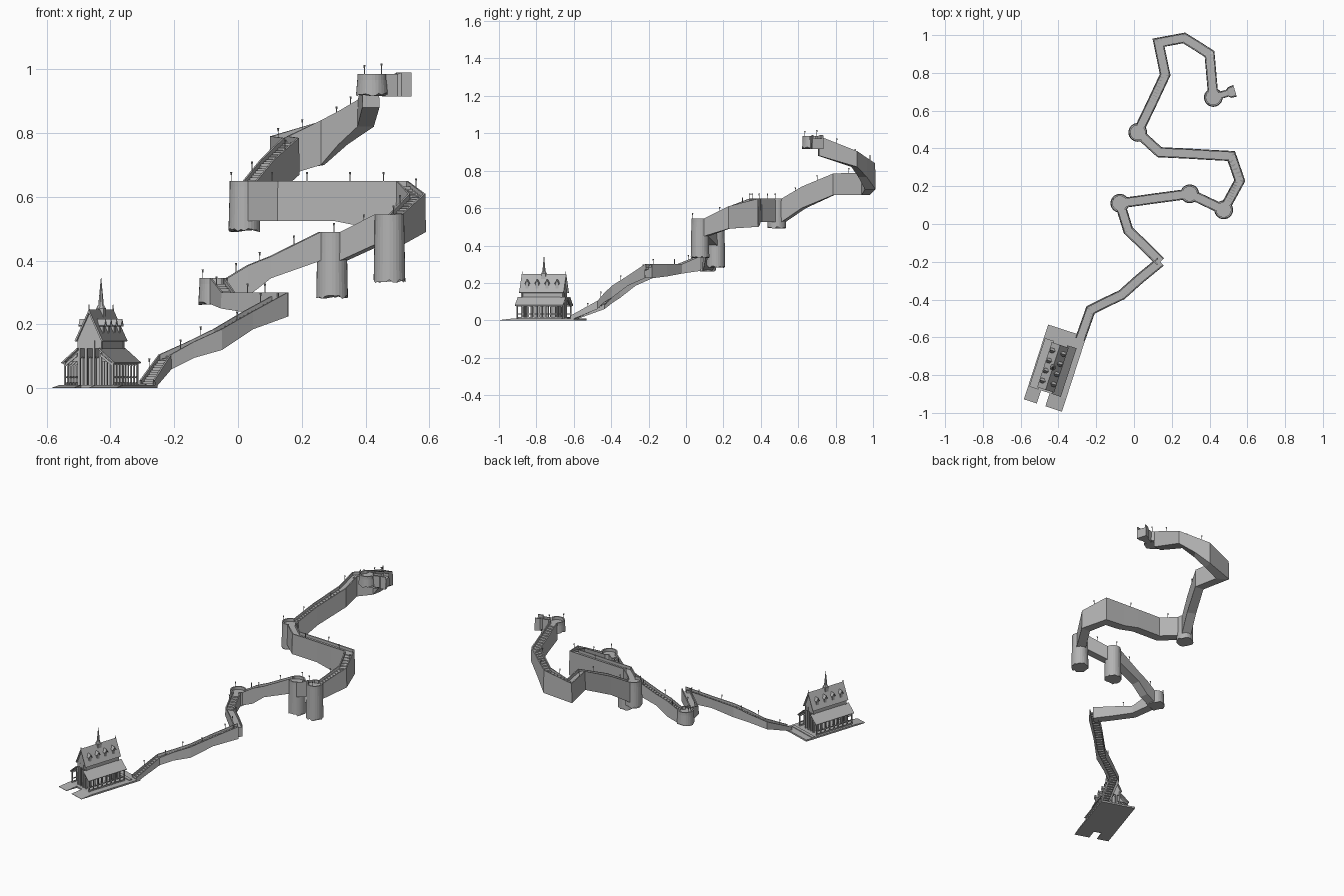
import bpy, bmesh, math, random
from mathutils import Vector, Matrix

random.seed(4)
if bpy.data.objects.get("Cube"):
    bpy.data.objects.remove(bpy.data.objects["Cube"])

stone = bpy.data.materials.new("grey stone")
stone.use_nodes = True
GREY = (0.45, 0.45, 0.45, 1)
stone.diffuse_color = GREY
stone.node_tree.nodes["Principled BSDF"].inputs["Base Color"].default_value = GREY


def finish(name, bm, matrix=None):
    if matrix:
        bm.transform(matrix)
    bmesh.ops.recalc_face_normals(bm, faces=bm.faces)
    mesh = bpy.data.meshes.new(name)
    bm.to_mesh(mesh)
    bm.free()
    mesh.materials.append(stone)
    obj = bpy.data.objects.new(name, mesh)
    bpy.context.collection.objects.link(obj)
    return obj


def loft(bm, rings, caps=True, skip=()):
    """Join equal closed rings of points, leaving out the listed sides."""
    rows = [[bm.verts.new(p) for p in ring] for ring in rings]
    n = len(rows[0])
    for a, b in zip(rows, rows[1:]):
        for i in range(n):
            if i not in skip:
                bm.faces.new((a[i], a[(i + 1) % n], b[(i + 1) % n], b[i]))
    if caps:
        bm.faces.new(rows[0])
        bm.faces.new(rows[-1])


def prism(bm, profile, v0, v1):
    loft(bm, [[(u, v, z) for u, z in profile] for v in (v0, v1)])


def box(bm, u0, u1, v0, v1, z0, z1):
    prism(bm, [(u0, z0), (u1, z0), (u1, z1), (u0, z1)], v0, v1)


def cone(bm, x, y, z0, z1, r0, r1, sides=8):
    bmesh.ops.create_cone(bm, cap_ends=True, segments=sides, radius1=r0, radius2=r1,
                          depth=z1 - z0, matrix=Matrix.Translation((x, y, (z0 + z1) / 2)))


# ---- Winding walled stairway ----
HALF, WALL, DEEP, TOWER_R = 0.025, 0.006, 0.018, 0.046
lamps = bmesh.new()
steps = bmesh.new()


def add_lamp(x, y, z):
    cone(lamps, x, y, z - 0.004, z + 0.02, 0.0015, 0.0015, 6)
    cone(lamps, x, y, z + 0.018, z + 0.028, 0.002, 0.004, 6)


def toward(p, q, dist):
    d = Vector((q[0] - p[0], q[1] - p[1])).normalized() * dist
    return (p[0] + d.x, p[1] + d.y) + tuple(p[2:])


def walkway(name, pts, trim_start=True, trim_end=True, open_below=False, widths=None):
    """Sweep a trough with parapets along points (x, y, parapet height, underside height)."""
    pts = list(pts)
    if trim_start:
        pts[0] = toward(pts[0], pts[1], TOWER_R * 0.85)
    if trim_end:
        pts[-1] = toward(pts[-1], pts[-2], TOWER_R * 0.85)
    flat = [Vector(p[:2]) for p in pts]
    dirs = [(b - a).normalized() for a, b in zip(flat, flat[1:])]
    rings = []
    for i, (x, y, top, low) in enumerate(pts):
        d0, d1 = dirs[max(i - 1, 0)], dirs[min(i, len(dirs) - 1)]
        mid = (d0 + d1).normalized()
        side = Vector((-mid.y, mid.x)) / max(mid.dot(d1), 0.5)
        w = widths[i] if widths else HALF
        section = [(-w * 1.08, low), (-w, top), (-w + WALL, top), (-w + WALL, top - DEEP),
                   (w - WALL, top - DEEP), (w - WALL, top), (w, top), (w * 1.08, low)]
        rings.append([(x + side.x * s, y + side.y * s, z) for s, z in section])
    bm = bmesh.new()
    loft(bm, rings, caps=not open_below, skip=(7,) if open_below else ())
    finish(name, bm)
    # steps and lamps of each straight stretch
    for i, d in enumerate(dirs):
        a, b = pts[i], pts[i + 1]
        length, rise = (flat[i + 1] - flat[i]).length, b[2] - a[2]
        n = Vector((-d.y, d.x))
        if rise > 0.02:
            count = round(rise / 0.007)
            w = HALF - WALL
            for k in range(count):
                z = a[2] - DEEP + rise * (k + 1) / count
                quad = []
                for along, across in ((k, -w), (k, w), (k + 1, w), (k + 1, -w)):
                    p = flat[i] + d * (length * along / count) + n * across
                    quad.append((p.x, p.y))
                loft(steps, [[(x, y, h) for x, y in quad] for h in (z - rise / count - 0.003, z)])
        if not widths:
            p = flat[i] + d * length * 0.5 + n * (HALF - WALL / 2) * (-1) ** i
            add_lamp(p.x, p.y, a[2] + rise / 2)


def tower(name, centre, low, neighbours):
    """Round bastion with a parapet left open where walkways meet it."""
    x, y, top = centre[:3]
    sides = 28
    gaps = [math.atan2(q[1] - y, q[0] - x) for q in neighbours]
    bm = bmesh.new()

    def circle(r, z, jitter=0):
        return [(x + r * math.cos(t), y + r * math.sin(t), z + random.uniform(0, jitter))
                for t in (2 * math.pi * k / sides for k in range(sides))]
    loft(bm, [circle(TOWER_R * 1.08, low, 0.012), circle(TOWER_R, top - DEEP)])
    for k in range(sides):
        t0, t1 = 2 * math.pi * k / sides, 2 * math.pi * (k + 1) / sides
        if any(abs(math.remainder((t0 + t1) / 2 - g, 2 * math.pi)) < 0.48 for g in gaps):
            continue
        loft(bm, [[(x + r * math.cos(t), y + r * math.sin(t), z)
                   for t, r in ((t0, TOWER_R), (t1, TOWER_R), (t1, TOWER_R - 0.008), (t0, TOWER_R - 0.008))]
                  for z in (top - DEEP, top)])
    finish(name, bm)
    away = -sum((Vector((math.cos(g), math.sin(g))) for g in gaps), Vector((0.01, 0)))
    away = away.normalized() * (TOWER_R - 0.004)
    add_lamp(x + away.x, y + away.y, top)


t1 = (-0.075, 0.11, 0.345, 0.265)
t2 = (0.295, 0.16, 0.49, 0.4)
t3 = (0.475, 0.075, 0.545, 0.45)
t4 = (0.02, 0.485, 0.65, 0.525)
t5 = (0.42, 0.67, 0.985, 0.88)
lower = [(-0.285, -0.61, 0.025, 0.0), (-0.23, -0.455, 0.105, 0.06), (-0.15, -0.415, 0.145, 0.095),
         (-0.065, -0.375, 0.185, 0.12), (0.03, -0.29, 0.24, 0.185), (0.14, -0.2, 0.3, 0.225)]
landing = [lower[-1], (0.06, -0.12, 0.3, 0.235), (-0.03, -0.035, 0.3, 0.25), t1]
ramp = [t1, (0.03, 0.124, 0.385, 0.29), (0.1, 0.134, 0.413, 0.345), t2]
bend = [t3, (0.56, 0.23, 0.61, 0.49), (0.515, 0.36, 0.65, 0.5), (0.4, 0.366, 0.65, 0.505),
        (0.3, 0.372, 0.65, 0.525), (0.135, 0.38, 0.65, 0.525), t4]
upper = [t4, (0.09, 0.63, 0.715, 0.6), (0.165, 0.79, 0.785, 0.67), (0.13, 0.96, 0.79, 0.67),
         (0.265, 0.985, 0.84, 0.7), (0.33, 0.945, 0.87, 0.765), (0.4, 0.9, 0.905, 0.82), t5]
jetty = [t5[:3] + (0.915,), (0.495, 0.693, 0.985, 0.915), (0.505, 0.696, 0.99, 0.915), (0.535, 0.705, 0.99, 0.915)]

walkway("lower_stair", lower, False, False, open_below=True)
walkway("landing_walk", landing, False)
walkway("ramp_walk", ramp)
walkway("short_walk", [t2, t3])
walkway("bend_walk", bend)
walkway("upper_walk", upper)
walkway("end_jetty", jetty, trim_end=False, widths=[0.018, 0.018, 0.027, 0.03])
tower("first_tower", t1, 0.26, [landing[-2], t2])
tower("second_tower", t2, 0.28, [t1, t3])
tower("third_tower", t3, 0.33, [t2, bend[1]])
tower("fourth_tower", t4, 0.49, [bend[-2], upper[1]])
tower("top_tower", t5, 0.915, [upper[-2], jetty[1]])
add_lamp(0.45, 0.7, 0.99)
finish("stair_steps", steps)
finish("lamps", lamps)

# ---- Hall on its terrace, built along local v and turned into place ----
HALL = Matrix.Translation((-0.418, -0.763, 0)) @ Matrix.Rotation(math.radians(-18), 4, "Z")
NAVE = HALL @ Matrix.Translation((-0.012, 0, 0))

terrace = bmesh.new()
box(terrace, -0.106, 0.106, -0.135, 0.208, 0, 0.01)
box(terrace, -0.106, 0.085, 0.145, 0.165, 0.01, 0.014)
for u0, u1 in ((-0.106, -0.034), (0.014, 0.106)):
    loft(terrace, [[(u0, v, 0), (u1, v, 0), (u1, v, z), (u0, v, z)] for v, z in ((-0.208, 0.002), (-0.135, 0.01))])
finish("terrace", terrace, HALL)

roof, aisle, walls, posts, dormers = (bmesh.new() for _ in range(5))
for s in (-1, 1):
    prism(roof, [(0, 0.247), (s * 0.047, 0.148), (s * 0.042, 0.146), (0, 0.236)], -0.125, 0.125)
    prism(aisle, [(s * 0.036, 0.126), (s * 0.088, 0.081), (s * 0.086, 0.077), (s * 0.036, 0.12)], -0.135, 0.135)
    # arcade wall, rail and posts
    box(walls, s * 0.033, s * 0.038, -0.112, 0.112, 0.095, 0.16)
    box(walls, s * 0.076, s * 0.081, -0.125, 0.125, 0.032, 0.037)
    box(walls, s * 0.076, s * 0.081, -0.13, 0.13, 0.074, 0.084)
    box(walls, s * 0.077, s * 0.08, -0.125, 0.125, 0.01, 0.018)
    for k in range(9):
        v = -0.124 + 0.031 * k
        box(posts, s * 0.0755, s * 0.0815, v - 0.003, v + 0.003, 0.01, 0.08)
        box(posts, s * 0.032, s * 0.039, v * 0.88 - 0.004, v * 0.88 + 0.004, 0.01, 0.1)
        prism(posts, [(s * 0.078, 0.068), (s * 0.078, 0.078), (s * 0.038, 0.11), (s * 0.038, 0.1)], v - 0.002, v + 0.002)
    # dormers with small gable roofs and recessed fronts
    for k in range(4):
        v = -0.084 + 0.056 * k
        outline = [(-0.008, 0.17), (0.008, 0.17), (0.008, 0.198), (0, 0.21), (-0.008, 0.198)]
        loft(dormers, [[(s * u, v + dv, z) for dv, z in outline] for u in (0.008, 0.036)])
        for t in (-1, 1):
            cap = [(0, 0.217), (t * 0.013, 0.196), (t * 0.011, 0.194), (0, 0.21)]
            loft(dormers, [[(s * u, v + dv, z) for dv, z in cap] for u in (0.006, 0.043)])
    # end walls, tall porch columns and ridge finials
    v = s * 0.112
    prism(walls, [(-0.038, 0.125), (0.038, 0.125), (0.038, 0.16), (0, 0.236), (-0.038, 0.16)], v - 0.003, v + 0.003)
    for u in (-0.036, -0.013, 0.013, 0.036):
        box(posts, u - 0.004, u + 0.004, v - 0.005, v + 0.005, 0.01, 0.15)
    cone(roof, 0, s * 0.122, 0.24, 0.262, 0.003, 0.001, 6)
    for side in (-1, 1):
        prism(walls, [(side * 0.036, 0.085), (side * 0.08, 0.08), (side * 0.036, 0.12)], v - 0.002, v + 0.002)
box(walls, -0.03, 0.03, 0.085, 0.09, 0.01, 0.13)
finish("nave_roof", roof, NAVE)
finish("aisle_roofs", aisle, NAVE)
finish("hall_walls", walls, NAVE)
finish("hall_posts", posts, NAVE)
finish("dormers", dormers, NAVE)

spire = bmesh.new()
box(spire, -0.012, 0.012, -0.012, 0.012, 0.22, 0.25)
cone(spire, 0, 0.0, 0.25, 0.262, 0.016, 0.009)
cone(spire, 0, 0.0, 0.262, 0.345, 0.009, 0.0008)
finish("spire", spire, NAVE)
